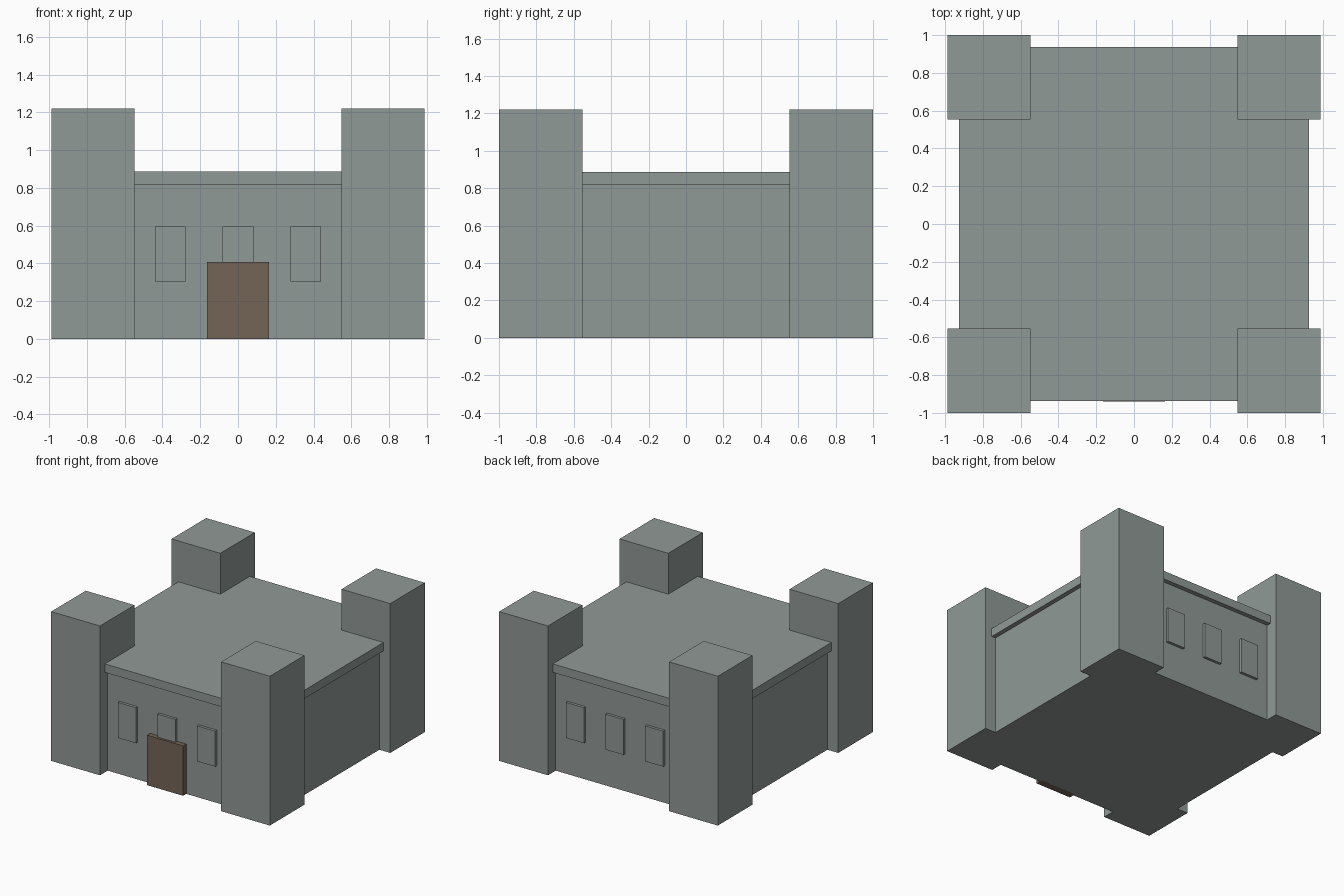
import bpy

cube = bpy.data.objects.get("Cube")
if cube:
    bpy.data.objects.remove(cube, do_unlink=True)


def make_material(name, rgb):
    mat = bpy.data.materials.new(name)
    mat.use_nodes = True
    mat.diffuse_color = (*rgb, 1)
    mat.node_tree.nodes["Principled BSDF"].inputs["Base Color"].default_value = (*rgb, 1)
    return mat


stone = make_material("grey stone", (0.28, 0.32, 0.305))
wood = make_material("brown wood", (0.175, 0.13, 0.095))


def box(name, low, high, mat):
    """Flat-shaded box between two opposite corners."""
    bpy.ops.mesh.primitive_cube_add(size=1)
    obj = bpy.context.object
    obj.name = name
    obj.location = [(a + b) / 2 for a, b in zip(low, high)]
    obj.scale = [b - a for a, b in zip(low, high)]
    bpy.ops.object.transform_apply(location=True, rotation=False, scale=True)
    obj.data.materials.append(mat)
    return obj


WALL_X, WALL_Y = 0.89, 0.90
ROOF_X, ROOF_Y = 0.927, 0.937

# Main hall and overhanging roof slab
box("hall_walls", (-WALL_X, -WALL_Y, 0), (WALL_X, WALL_Y, 0.82), stone)
box("roof_slab", (-ROOF_X, -ROOF_Y, 0.817), (ROOF_X, ROOF_Y, 0.886), stone)

# Corner towers
half = 0.22
for x, side in ((0.768, "left"), (-0.768, "right")):
    for y, end in ((0.777, "back"), (-0.777, "front")):
        box(f"tower_{end}_{side}", (x - half, y - half - 0.003, 0),
            (x + half, y + half + 0.003, 1.22), stone)

# Raised window panels on the front and back
for end, sign in (("front", -1), ("back", 1)):
    for x, place in ((-0.358, "right"), (0, "middle"), (0.358, "left")):
        y0, y1 = sorted((sign * (WALL_Y - 0.02), sign * (WALL_Y + 0.022)))
        box(f"window_{end}_{place}", (x - 0.081, y0, 0.305),
            (x + 0.081, y1, 0.595), stone)

# Front door
box("front_door", (-0.163, -0.941, 0), (0.163, -WALL_Y + 0.02, 0.408), wood)
